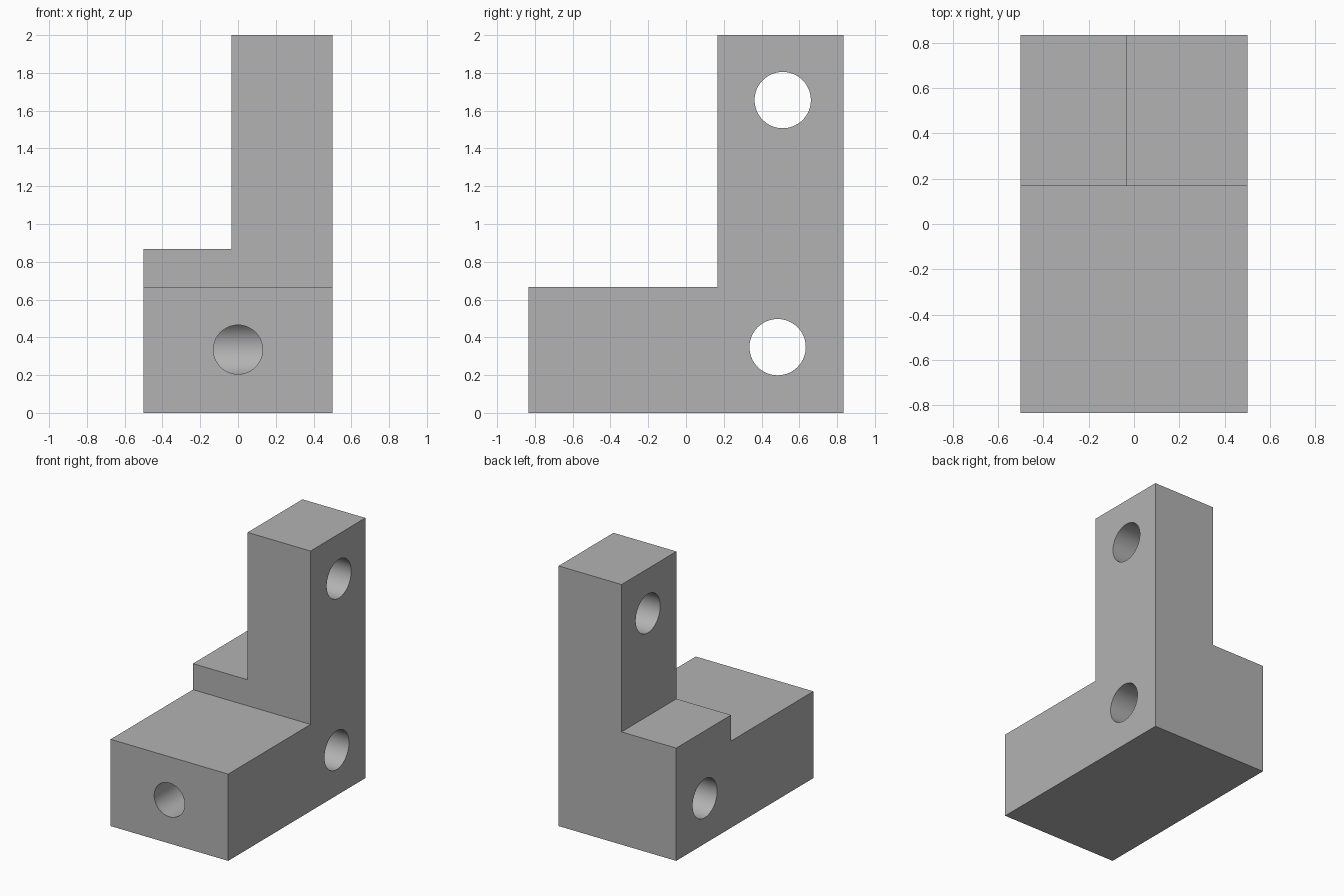
import bpy
import bmesh
import math
from mathutils import Matrix, Vector

default_cube = bpy.data.objects.get("Cube")
if default_cube:
    bpy.data.objects.remove(default_cube, do_unlink=True)

HALF_WIDTH = 0.5
FRONT, BACK = -0.833, 0.833
POST_FRONT = 0.167
FOOT_TOP, STEP_TOP, TOP = 0.667, 0.867, 2.0
POST_LEFT = -0.035

grey = bpy.data.materials.new("plain grey")
grey.use_nodes = True
colour = (0.45, 0.45, 0.45, 1)
grey.diffuse_color = colour
grey.node_tree.nodes["Principled BSDF"].inputs["Base Color"].default_value = colour


def make_object(name, bm):
    bmesh.ops.recalc_face_normals(bm, faces=bm.faces)
    mesh = bpy.data.meshes.new(name)
    bm.to_mesh(mesh)
    bm.free()
    mesh.materials.append(grey)
    obj = bpy.data.objects.new(name, mesh)
    bpy.context.collection.objects.link(obj)
    return obj


def box(name, low, high):
    low, high = Vector(low), Vector(high)
    bm = bmesh.new()
    place = Matrix.Translation((low + high) / 2) @ Matrix.Diagonal((*(high - low), 1))
    bmesh.ops.create_cube(bm, size=1, matrix=place)
    return make_object(name, bm)


def drill(name, start, end, radius):
    start, end = Vector(start), Vector(end)
    axis = end - start
    bm = bmesh.new()
    place = Matrix.Translation((start + end) / 2) @ axis.to_track_quat("Z", "Y").to_matrix().to_4x4()
    bmesh.ops.create_cone(bm, cap_ends=True, segments=96, radius1=radius,
                          radius2=radius, depth=axis.length, matrix=place)
    return make_object(name, bm)


# L-shaped side profile, extruded across the width
bm = bmesh.new()
profile = [(FRONT, 0), (BACK, 0), (BACK, TOP), (POST_FRONT, TOP),
           (POST_FRONT, FOOT_TOP), (FRONT, FOOT_TOP)]
face = bm.faces.new([bm.verts.new((-HALF_WIDTH, y, z)) for y, z in profile])
extruded = bmesh.ops.extrude_face_region(bm, geom=[face])["geom"]
bmesh.ops.translate(bm, vec=(2 * HALF_WIDTH, 0, 0),
                    verts=[v for v in extruded if isinstance(v, bmesh.types.BMVert)])
bracket = make_object("bracket", bm)

# Shoulder notch, two cross holes, and a front hole that meets the lower one
cutters = [
    box("shoulder_notch", (-1, 0, STEP_TOP), (POST_LEFT, 1, TOP + 0.2)),
    drill("upper_cross_hole", (-1, 0.512, 1.656), (1, 0.512, 1.656), 0.149),
    drill("lower_cross_hole", (-1, 0.485, 0.348), (1, 0.485, 0.348), 0.149),
    drill("front_hole", (0, -1, 0.335), (0, 0.485, 0.335), 0.13),
]
bpy.context.view_layer.objects.active = bracket
for cutter in cutters:
    cutter.hide_render = True
    cut = bracket.modifiers.new(cutter.name, "BOOLEAN")
    cut.operation = "DIFFERENCE"
    cut.solver = "EXACT"
    cut.object = cutter
    bpy.ops.object.modifier_apply(modifier=cut.name)
    bpy.data.objects.remove(cutter, do_unlink=True)

# Smooth bores with crisp outer edges
bpy.ops.object.select_all(action="DESELECT")
bracket.select_set(True)
bpy.ops.object.shade_smooth_by_angle(angle=math.radians(30))
